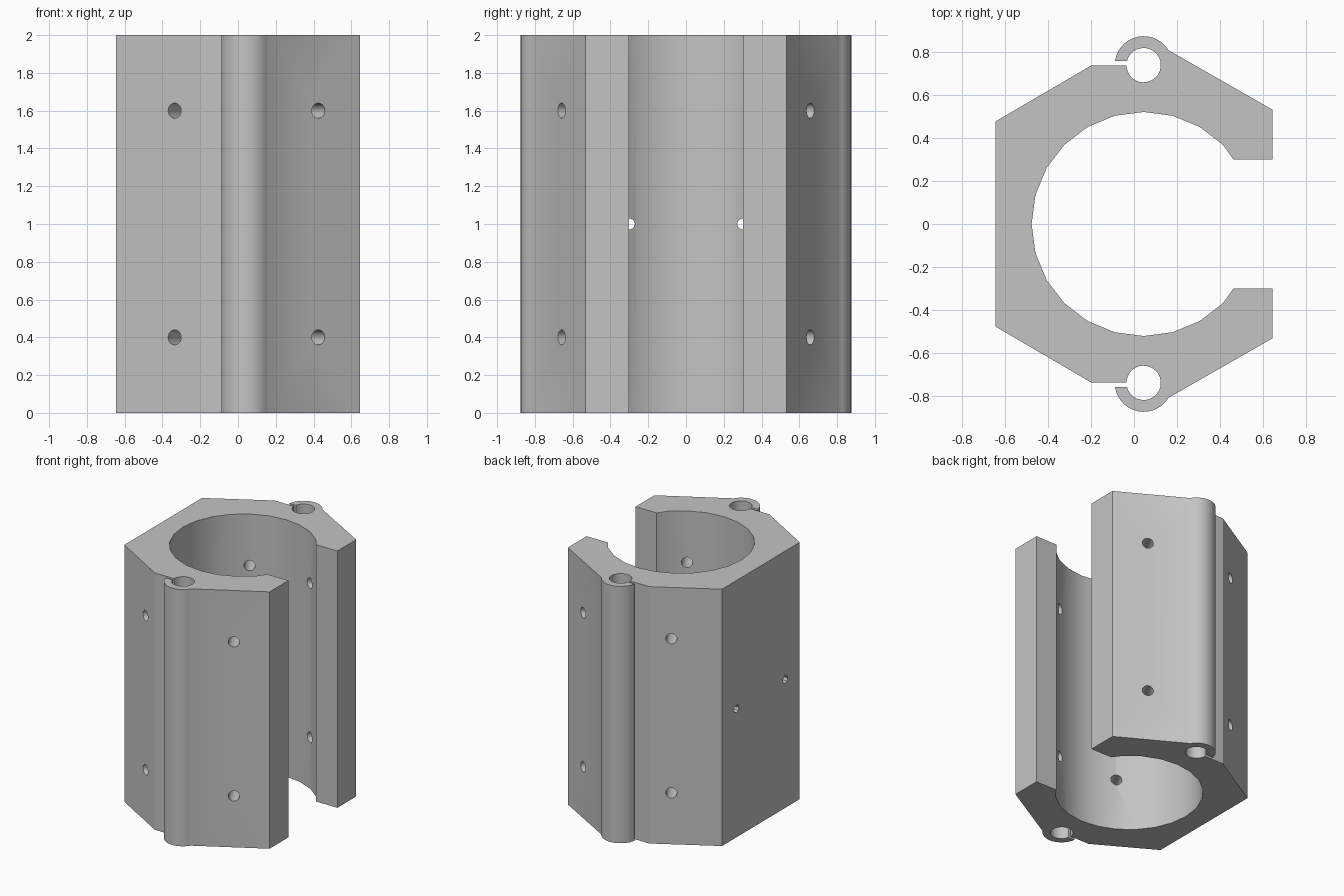
import bpy, bmesh
from math import radians, sin, cos
from mathutils import Matrix, Vector

cube = bpy.data.objects.get("Cube")
if cube:
    bpy.data.objects.remove(cube)

HEIGHT = 2.0
CX = 0.045          # axis of the bore and of the edge tubes
TUBE_Y = 0.74


def arc(cy, r, a0, a1, n):
    """Points on a circle around (CX, cy), from a0 to a1 degrees."""
    angles = [radians(a0 + (a1 - a0) * i / n) for i in range(n + 1)]
    return [(CX + r * cos(a), cy + r * sin(a)) for a in angles]


def new_object(name, bm):
    mesh = bpy.data.meshes.new(name)
    bmesh.ops.recalc_face_normals(bm, faces=bm.faces)
    bm.to_mesh(mesh)
    bm.free()
    obj = bpy.data.objects.new(name, mesh)
    bpy.context.collection.objects.link(obj)
    return obj


# Outer profile of the back half: wall, slotted tube, slanted wall, lip
half = [(-0.645, 0.478), (-0.2, 0.738)]
half += arc(TUBE_Y, 0.08, 181.5, 525.5, 28)
half += arc(TUBE_Y, 0.135, 171.5, 31, 14)
half += [(0.645, 0.533), (0.645, 0.301), (0.463, 0.301)]

# Closed outline: back half, bore, mirrored front half
bore = arc(0, 0.522, 45, 315, 18)
outline = half + bore + [(x, -y) for x, y in reversed(half)]

# Body
bm = bmesh.new()
base = bm.faces.new([bm.verts.new((x, y, 0)) for x, y in outline])
top = bmesh.ops.extrude_face_region(bm, geom=[base])
moved = [v for v in top["geom"] if isinstance(v, bmesh.types.BMVert)]
bmesh.ops.translate(bm, verts=moved, vec=(0, 0, HEIGHT))
body = new_object("clamp_body", bm)

# Hole cutters
bm = bmesh.new()


def drill(centre, direction, radius, depth, sides):
    turn = Vector(direction).to_track_quat("Z", "Y").to_matrix().to_4x4()
    bmesh.ops.create_cone(bm, cap_ends=True, segments=sides, radius1=radius,
                          radius2=radius, depth=depth,
                          matrix=Matrix.Translation(centre) @ turn)


# Radial screw holes in the slanted walls
for angle in (60, 120, 240, 300):
    d = Vector((cos(radians(angle)), sin(radians(angle)), 0))
    for z in (0.4, 1.6):
        drill(Vector((CX, 0, z)) + d * 0.66, d, 0.04, 0.5, 20)

# Small pin holes through the flat side wall
for y in (-0.3, 0.3):
    drill(Vector((-0.5, y, 1)), (1, 0, 0), 0.03, 0.5, 8)

cutter = new_object("hole_cutter", bm)
cutter.hide_render = True

# Cut the holes and keep the finished mesh
mod = body.modifiers.new("holes", "BOOLEAN")
mod.operation = "DIFFERENCE"
mod.solver = "EXACT"
mod.object = cutter
graph = bpy.context.evaluated_depsgraph_get()
finished = bpy.data.meshes.new_from_object(body.evaluated_get(graph))
body.modifiers.clear()
body.data = finished
bpy.data.objects.remove(cutter)

# Grey plastic
grey = bpy.data.materials.new("grey_plastic")
grey.use_nodes = True
colour = (0.55, 0.55, 0.55, 1)
grey.diffuse_color = colour
grey.node_tree.nodes["Principled BSDF"].inputs["Base Color"].default_value = colour
body.data.materials.clear()
body.data.materials.append(grey)

# Smooth the curved walls, keep the edges sharp
for o in bpy.context.selected_objects:
    o.select_set(False)
body.select_set(True)
bpy.context.view_layer.objects.active = body
bpy.ops.object.shade_smooth_by_angle(angle=radians(29))
